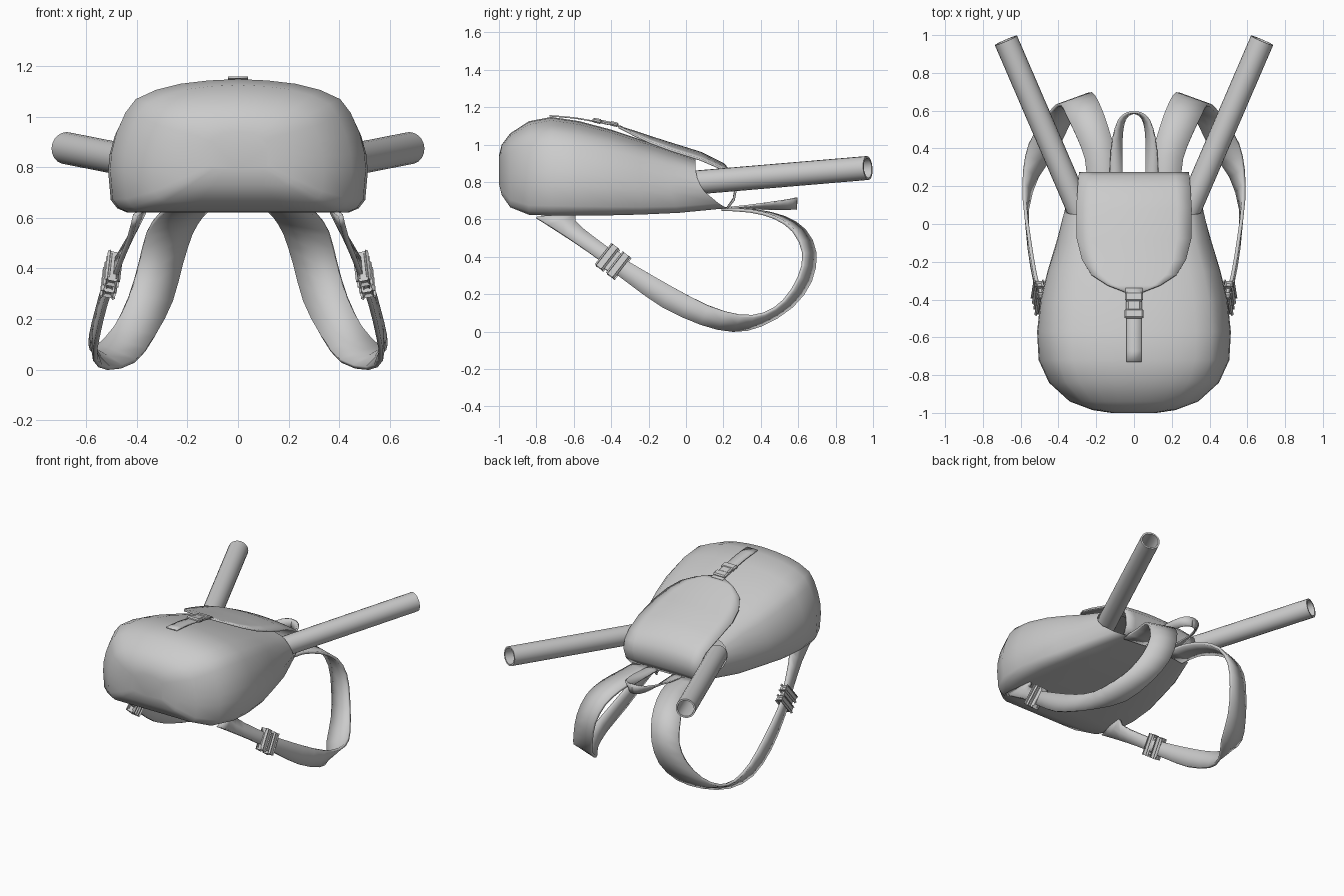
import bpy, bmesh, math
from mathutils import Vector

if "Cube" in bpy.data.objects:
    bpy.data.objects.remove(bpy.data.objects["Cube"])

grey = bpy.data.materials.new("grey_canvas")
grey.diffuse_color = (0.6, 0.6, 0.6, 1)
grey.use_nodes = True
grey.node_tree.nodes["Principled BSDF"].inputs["Base Color"].default_value = grey.diffuse_color


def finish(name, bm, thick=0.0, mirror=False, angle=50, offset=0.0):
    bmesh.ops.recalc_face_normals(bm, faces=bm.faces)
    me = bpy.data.meshes.new(name)
    bm.to_mesh(me)
    bm.free()
    me.materials.append(grey)
    ob = bpy.data.objects.new(name, me)
    bpy.context.collection.objects.link(ob)
    if thick:
        m = ob.modifiers.new("thickness", 'SOLIDIFY')
        m.thickness, m.offset = thick, offset
    if mirror:
        ob.modifiers.new("mirror", 'MIRROR')
    bpy.ops.object.select_all(action='DESELECT')
    bpy.context.view_layer.objects.active = ob
    ob.select_set(True)
    bpy.ops.object.shade_smooth_by_angle(angle=math.radians(angle))
    return ob


def loft(rows, closed=False, cap_first=False):
    """Skin a list of point rows."""
    bm = bmesh.new()
    vs = [[bm.verts.new(p) for p in r] for r in rows]
    n = len(rows[0])
    for a, b in zip(vs, vs[1:]):
        for i in range(n if closed else n - 1):
            j = (i + 1) % n
            bm.faces.new((a[i], a[j], b[j], b[i]))
    if cap_first:
        bm.faces.new(vs[0])
    return bm


def smooth_path(pts, steps):
    """Catmull-Rom through tuples of any length."""
    out = []
    for i in range(len(pts) - 1):
        p0, p1, p2, p3 = (Vector(pts[max(0, min(len(pts) - 1, i + k))]) for k in (-1, 0, 1, 2))
        for s in range(steps):
            t = s / steps
            out.append(0.5 * (2 * p1 + (p2 - p0) * t + (2 * p0 - 5 * p1 + 4 * p2 - p3) * t * t
                              + (3 * p1 - p0 - 3 * p2 + p3) * t ** 3))
    return out + [Vector(pts[-1])]


def ribbon(name, pts, thick, steps=2, mirror=True):
    """Flat strap: each point is a centre followed by a half-width vector."""
    rows = []
    for p in smooth_path(pts, steps):
        c, w = Vector(p[:3]), Vector(p[3:])
        rows.append([c - w, c, c + w])
    return finish(name, loft(rows), thick, mirror)


def block(name, centre, size, axes, bevel=0.008, mirror=False):
    bm = bmesh.new()
    bmesh.ops.create_cube(bm, size=1)
    for v in bm.verts:
        c = v.co.copy()
        v.co = Vector(centre) + sum((Vector(a).normalized() * (c[i] * size[i])
                                     for i, a in enumerate(axes)), Vector())
    bmesh.ops.bevel(bm, geom=bm.edges[:], offset=bevel, segments=1, affect='EDGES')
    return finish(name, bm, mirror=mirror, angle=30)


# bag body: half profile swept along y, mouth sheared at the back end
half = [(0, 1), (.23, .99), (.45, .965), (.64, .92), (.8, .85), (.88, .75), (.95, .6),
        (.99, .45), (1, .32), (.98, .1), (.93, .035), (.85, 0), (.45, 0), (0, 0)]
profile = half + [(-u, v) for u, v in half[-2:0:-1]]
# y at top, y at bottom, half width at top, half width at bottom, z bottom, z top
stations = [(-1, -1, .12, .12, .79, .94), (-.985, -.985, .22, .22, .73, 1.0),
            (-.94, -.94, .34, .34, .665, 1.06), (-.84, -.84, .45, .45, .625, 1.125),
            (-.72, -.72, .505, .505, .62, 1.148), (-.57, -.57, .513, .513, .62, 1.125),
            (-.4, -.4, .495, .495, .622, 1.08), (-.25, -.24, .46, .45, .626, 1.03),
            (-.1, -.04, .41, .4, .635, .98), (.05, .22, .385, .29, .66, .925)]
rows = []
for yt, yb, wt, wb, zb, zt in stations:
    row = []
    for u, v in profile:
        f = 1 - (1 - v) ** 3
        row.append((u * (wb + (wt - wb) * f), yb + (yt - yb) * f, zb + (zt - zb) * v))
    rows.append(row)
finish("bag_body", loft(rows, closed=True, cap_first=True))

# flap: hinged at the back panel, folding over the mouth
flap = [(.22, .66, .27), (.255, .71, .28), (.268, .78, .29), (.25, .84, .293), (.2, .895, .297),
        (.08, .955, .305), (-.08, 1.005, .302), (-.19, 1.04, .275), (-.27, 1.067, .225),
        (-.325, 1.084, .14), (-.36, 1.095, .05)]
rows = []
for i, (y, z, w) in enumerate(flap):
    drop = .035 * min(1, i / 5)
    rows.append([(w * k / 4, y, z - drop * (w * k / 4 / .3) ** 2) for k in range(-4, 5)])
finish("flap", loft(rows), .012)

# closing strap and its buckle
ribbon("closing_strap", [(0, -.73, 1.154, .04, 0, 0), (0, -.6, 1.143, .04, 0, 0),
                         (0, -.48, 1.122, .04, 0, 0), (0, -.34, 1.095, .045, 0, 0)],
       .008, mirror=False)
tilt = ((1, 0, 0), (0, 1, -.22), (0, .22, 1))
block("buckle_upper", (0, -.385, 1.11), (.095, .05, .024), tilt)
block("buckle_middle", (0, -.43, 1.118), (.075, .06, .02), tilt)
block("buckle_lower", (0, -.475, 1.127), (.1, .05, .026), tilt)

# carrying tubes, hollow at the open end
start, end = Vector((.285, .06, .798)), Vector((.678, .972, .875))
axis = (end - start).normalized()
side = axis.cross(Vector((0, 0, 1))).normalized()
up = side.cross(axis)
rows = []
for base, r in ((start, .064), (end, .064), (end, .053), (start, .053)):
    rows.append([base + r * (side * math.cos(a) + up * math.sin(a))
                 for a in (math.tau * k / 20 for k in range(20))])
finish("tube", loft(rows, closed=True), mirror=True, angle=40)

# padded shoulder straps, twisting on edge towards the buckle
ribbon("shoulder_strap", [
    (.165, .2, .655, .08, -.01, 0), (.18, .36, .645, .08, -.015, 0),
    (.225, .5, .61, .085, -.025, 0), (.27, .605, .54, .088, -.03, 0),
    (.305, .66, .42, .085, -.03, 0), (.345, .635, .28, .085, -.03, .01),
    (.41, .545, .15, .083, -.02, .015), (.48, .41, .065, .075, .01, .03),
    (.545, .27, .045, .035, .02, .04), (.572, .1, .088, .008, .022, .05),
    (.555, -.1, .185, 0, .026, .055), (.525, -.28, .3, 0, .024, .045),
    (.495, -.4, .38, 0, .022, .036)], .018)

# lower webbing and its flared anchor tab
ribbon("lower_webbing", [(.5, -.37, .365, 0, .022, .036), (.455, -.5, .46, -.01, .022, .034),
                         (.41, -.62, .55, -.02, .03, .036), (.385, -.69, .625, -.02, .11, .015)],
       .02)

# strap adjusters: a frame with two raised bars
run = Vector((-.045, -.2, .15)).normalized()
wide = Vector((-.1, .58, .8)).normalized()
wide = (wide - run * wide.dot(run)).normalized()
frame = (run, wide, run.cross(wide))
centre = Vector((.5, -.39, .375))
block("adjuster_plate", centre, (.11, .105, .026), frame, .006, True)
for k, name in ((-1, "adjuster_bar_low"), (1, "adjuster_bar_high")):
    block(name, centre + run * .038 * k, (.035, .125, .042), frame, .01, True)

# grab handle: flat at the base, on edge at the tip
ribbon("grab_handle", [(.095, .2, .66, .036, 0, 0), (.094, .33, .665, .032, 0, .008),
                       (.088, .45, .672, .025, 0, .018), (.068, .54, .68, .014, .008, .026),
                       (.035, .58, .684, .004, .006, .031), (0, .59, .685, 0, .002, .033)], .01)
